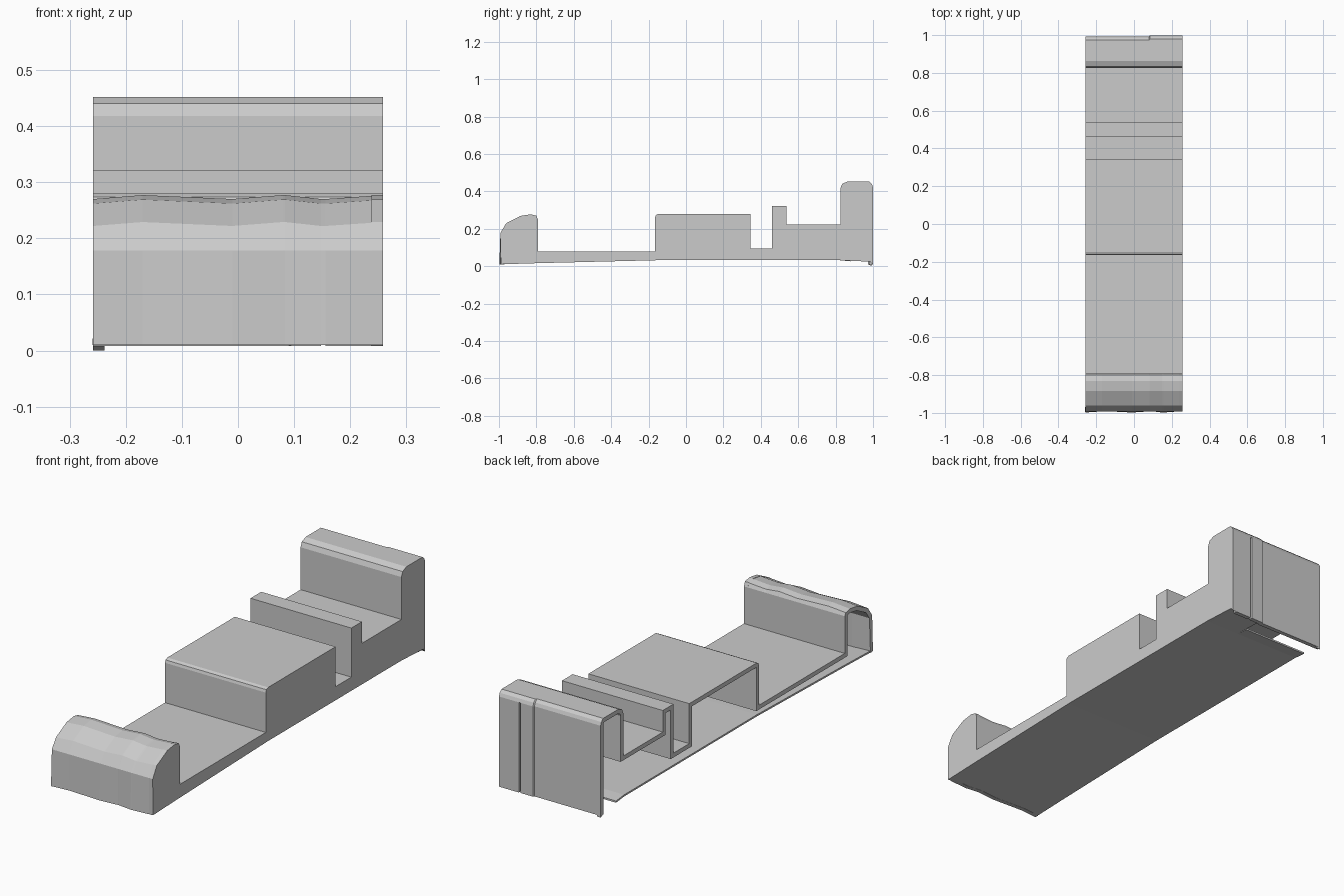
import bpy, bmesh

if "Cube" in bpy.data.objects:
    bpy.data.objects.remove(bpy.data.objects["Cube"])

HALF, WALL = 0.258, 0.02

# Side profile (y, z): rounded nose, deck, block, channel, rib, ledge, tall end
PROFILE = [(-.998, .010), (-.992, .178), (-.962, .222), (-.885, .262), (-.83, .270), (-.80, .263),
           (-.792, .250), (-.792, .078), (-.165, .078), (-.165, .262), (-.161, .274), (-.148, .280),
           (.345, .280), (.345, .095), (.460, .095), (.460, .322), (.538, .322), (.538, .222),
           (.826, .222), (.826, .418), (.835, .440), (.862, .452), (.980, .452), (.993, .440),
           (.999, .425), (.999, .008)]
# Slightly wavy stations across the width: (x, wave)
STATIONS = [(-HALF, 0), (-.17, 1), (-.01, 0), (.08, 1), (.084, 1), (.148, 0), (.156, 0), (HALF - WALL, .8)]


def new_object(name, bm):
    mesh = bpy.data.meshes.new(name)
    bm.to_mesh(mesh)
    bm.free()
    obj = bpy.data.objects.new(name, mesh)
    bpy.context.collection.objects.link(obj)
    return obj


def section(x, wave):
    """Profile points at one station, with the hand-made wobble of the nose."""
    pts = []
    for j, (y, z) in enumerate(PROFILE):
        if j in (2, 3, 4, 5):
            z += .007 * wave
        if j == 0:
            y += .008 * wave
        if y > .97 and x < .082:
            y -= .006
        pts.append((x, y, z))
    return pts


def slab(name, outline, x0, x1):
    """Extrude a (y, z) outline from x0 to x1."""
    bm = bmesh.new()
    face = bm.faces.new([bm.verts.new((x0, y, z)) for y, z in outline])
    ext = bmesh.ops.extrude_face_region(bm, geom=[face])
    bmesh.ops.translate(bm, vec=(x1 - x0, 0, 0),
                        verts=[v for v in ext["geom"] if isinstance(v, bmesh.types.BMVert)])
    bmesh.ops.recalc_face_normals(bm, faces=bm.faces)
    return new_object(name, bm)


# Stepped cover: folded sheet with a narrow slit in the back panel
bm = bmesh.new()
rows = [[bm.verts.new(p) for p in section(x, w)] for x, w in STATIONS]
for i in range(len(rows) - 1):
    for j in range(len(PROFILE) - 1):
        if i == 5 and j == len(PROFILE) - 2:
            continue
        a, b = rows[i], rows[i + 1]
        bm.faces.new((a[j], b[j], b[j + 1], a[j + 1]))
cover = new_object("stepped_cover", bm)
mod = cover.modifiers.new("thickness", 'SOLIDIFY')
mod.thickness = WALL
mod.offset = -1
mod.use_even_offset = True

# Closed right side wall
outline = [(y, z) for _, y, z in section(HALF, 1)]
slab("right_side_wall", outline + [(.985, .024), (.82, .032), (-.15, .032), (-.8, .016)],
     HALF - WALL, HALF)


# Thin floor sheet, cut short under the open rear corner
def floor_outline(y_end):
    low = [(-.99, .010), (-.8, .016), (-.15, .032), (.82, .032), (y_end, .026)]
    return low + [(y, z + .008) for y, z in reversed(low)]


slab("floor_open_side", floor_outline(.88), -HALF, .08)
slab("floor_closed_side", floor_outline(.985), .08, HALF - WALL)

# Drooping tip at the loose corner of the back panel
slab("back_corner_tip", [(.974, .010), (.992, .010), (.992, 0)], -HALF, -HALF + .02)
